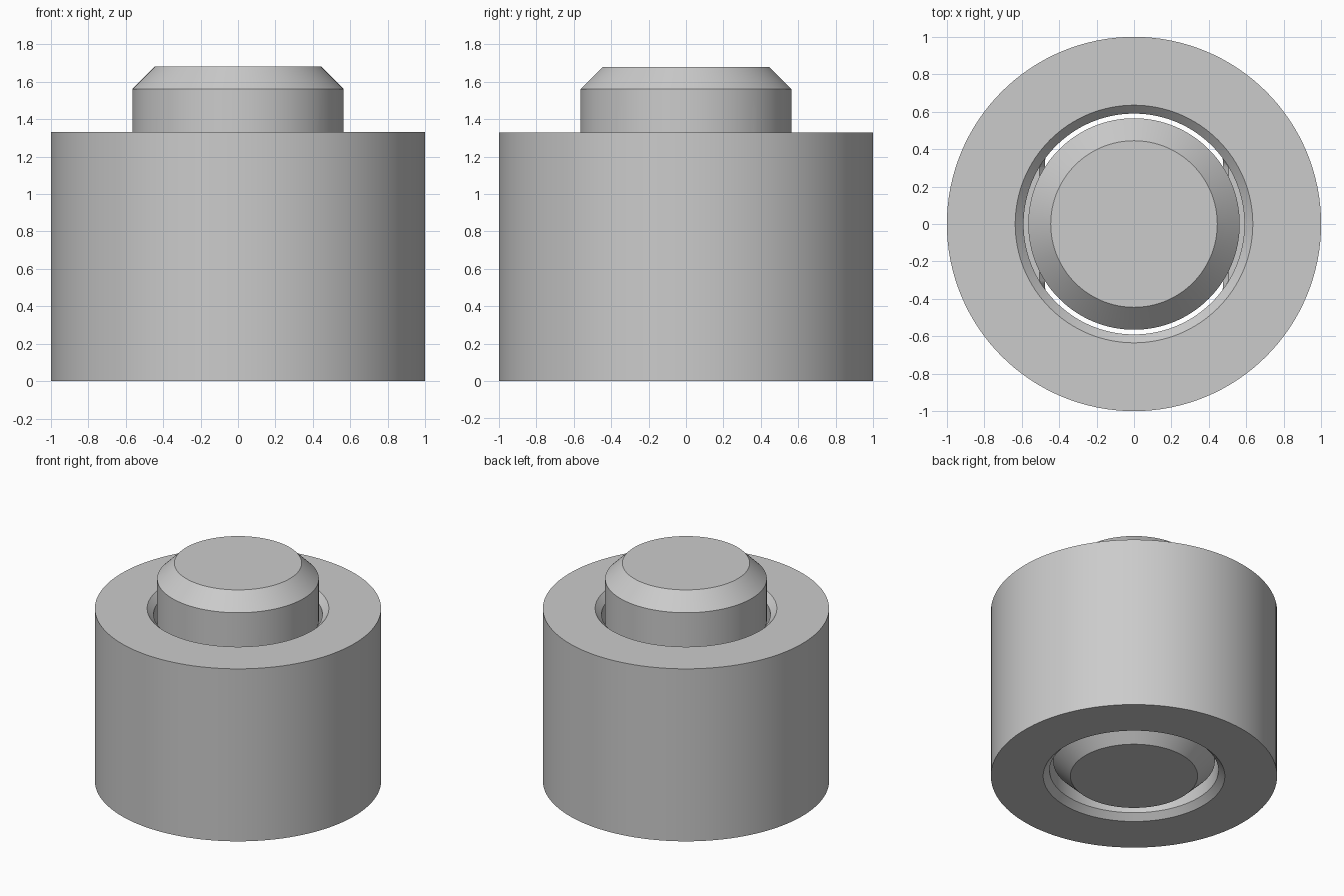
import bpy, bmesh, math

if "Cube" in bpy.data.objects:
    bpy.data.objects.remove(bpy.data.objects["Cube"])

SEGMENTS = 128

grey = bpy.data.materials.new("plain grey")
grey.diffuse_color = (0.6, 0.6, 0.6, 1.0)
grey.use_nodes = True
grey.node_tree.nodes["Principled BSDF"].inputs["Base Color"].default_value = grey.diffuse_color


def lathe(name, rings, closed):
    """Stack of rings (radius, half width between side flats, z) joined by faces.
    A closed stack loops back to its first ring; an open one gets end caps."""
    bm = bmesh.new()
    loops = []
    for radius, flat, z in rings:
        loop = []
        for i in range(SEGMENTS):
            a = 2 * math.pi * i / SEGMENTS
            x = max(-flat, min(flat, radius * math.cos(a)))
            loop.append(bm.verts.new((x, radius * math.sin(a), z)))
        loops.append(loop)
    pairs = list(zip(loops, loops[1:]))
    if closed:
        pairs.append((loops[-1], loops[0]))
    else:
        bm.faces.new(loops[0])
        bm.faces.new(loops[-1])
    for a, b in pairs:
        for i in range(SEGMENTS):
            j = (i + 1) % SEGMENTS
            bm.faces.new((a[i], a[j], b[j], b[i]))
    bmesh.ops.remove_doubles(bm, verts=bm.verts, dist=1e-5)
    bmesh.ops.recalc_face_normals(bm, faces=bm.faces)
    mesh = bpy.data.meshes.new(name)
    bm.to_mesh(mesh)
    bm.free()
    mesh.materials.append(grey)
    obj = bpy.data.objects.new(name, mesh)
    bpy.context.collection.objects.link(obj)
    bpy.ops.object.select_all(action='DESELECT')
    obj.select_set(True)
    bpy.context.view_layer.objects.active = obj
    bpy.ops.object.shade_smooth_by_angle(angle=math.radians(30))


ROUND = 2.0  # wider than any ring, so no flats

# Outer sleeve: chamfered bore with flat-sided guide in the middle
lathe("sleeve", [
    (1.0, ROUND, 0.0), (1.0, ROUND, 1.33),
    (0.635, ROUND, 1.33), (0.59, ROUND, 1.285),
    (0.59, ROUND, 0.87), (0.59, 0.505, 0.87), (0.59, 0.475, 0.84),
    (0.59, 0.475, 0.49), (0.59, 0.505, 0.46), (0.59, ROUND, 0.46),
    (0.59, ROUND, 0.045), (0.635, ROUND, 0.0),
], closed=True)

# Sliding plunger: chamfered ends, flat-sided waist held by the guide
lathe("plunger", [
    (0.445, ROUND, 0.0), (0.565, ROUND, 0.12),
    (0.565, ROUND, 0.42), (0.565, 0.45, 0.42),
    (0.565, 0.45, 1.24), (0.565, ROUND, 1.24),
    (0.565, ROUND, 1.56), (0.445, ROUND, 1.68),
], closed=False)
